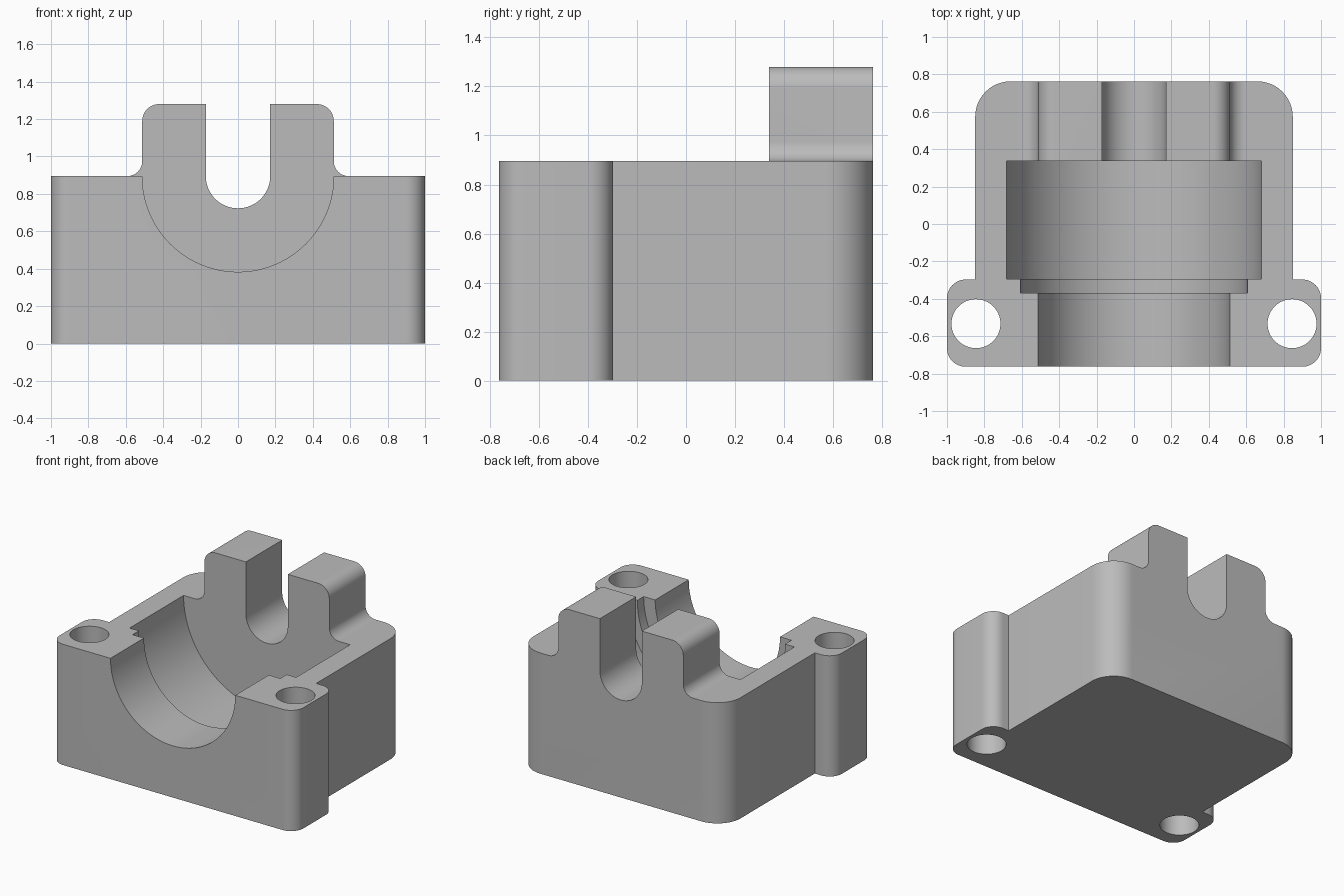
import bpy, bmesh
from math import sin, cos, pi, radians
from mathutils import Vector

if "Cube" in bpy.data.objects:
    bpy.data.objects.remove(bpy.data.objects["Cube"])

grey = bpy.data.materials.new("plain grey")
grey.use_nodes = True
COLOUR = (0.5, 0.5, 0.5, 1)
grey.diffuse_color = COLOUR
grey.node_tree.nodes["Principled BSDF"].inputs["Base Color"].default_value = COLOUR

TOP, BACK, WALL = 0.895, 0.763, 0.338   # deck height, rear face, inner face of rear wall


def rounded(corners, steps=12):
    """Outline from (x, y, radius) corners, each corner replaced by an arc."""
    out = []
    for i, (x, y, r) in enumerate(corners):
        p = Vector((x, y))
        if r == 0:
            out.append(p)
            continue
        a = (Vector(corners[i - 1][:2]) - p).normalized()
        b = (Vector(corners[(i + 1) % len(corners)][:2]) - p).normalized()
        centre = p + (a + b) * r            # right-angled corners
        for k in range(steps + 1):
            t = k / steps * pi / 2
            out.append(centre - b * r * cos(t) - a * r * sin(t))
    return out


def mirrored(half):
    """Close a right-hand half profile with its mirror image."""
    return half + [(-x, y, r) for x, y, r in reversed(half)]


def loft(name, rings):
    """Solid through successive rings of equal size, capped at both ends."""
    bm = bmesh.new()
    loops = [[bm.verts.new(p) for p in ring] for ring in rings]
    n = len(loops[0])
    for lo, hi in zip(loops, loops[1:]):
        for i in range(n):
            j = (i + 1) % n
            bm.faces.new((lo[i], lo[j], hi[j], hi[i]))
    bm.faces.new(loops[0])
    bm.faces.new(loops[-1])
    bmesh.ops.recalc_face_normals(bm, faces=bm.faces)
    mesh = bpy.data.meshes.new(name)
    bm.to_mesh(mesh)
    bm.free()
    mesh.materials.append(grey)
    ob = bpy.data.objects.new(name, mesh)
    bpy.context.collection.objects.link(ob)
    return ob


def upright(name, outline, z0, z1):
    return loft(name, [[(p[0], p[1], z) for p in outline] for z in (z0, z1)])


def lengthwise(name, outline, y0, y1):
    return loft(name, [[(p[0], y, p[1]) for p in outline] for y in (y0, y1)])


def circle(cx, cy, r, n):
    return [(cx + r * cos(2 * pi * i / n), cy + r * sin(2 * pi * i / n)) for i in range(n)]


def combine(target, other, operation):
    mod = target.modifiers.new(other.name, 'BOOLEAN')
    mod.object, mod.operation, mod.solver = other, operation, 'EXACT'
    bpy.context.view_layer.objects.active = target
    bpy.ops.object.modifier_apply(modifier=mod.name)
    bpy.data.objects.remove(other)


# Block with rounded rear corners and two front mounting ears
block = upright("bearing_block", rounded(mirrored([
    (1, -BACK, 0.1), (1, -0.297, 0.1), (0.849, -0.297, 0), (0.849, BACK, 0.19)])), 0, TOP)

# Rear upstand with rounded top and filleted foot
upstand = lengthwise("rear_upstand", rounded(mirrored([
    (0.62, 0.6, 0), (0.62, TOP, 0), (0.512, TOP, 0.08), (0.512, 1.28, 0.09)])), WALL, BACK)
combine(block, upstand, 'UNION')

# Stepped half-round bore, open at the front
steps = [(-1, 0.512), (-0.37, 0.512), (-0.37, 0.606), (-0.295, 0.606),
         (-0.295, 0.683), (WALL, 0.683)]
bore = loft("bore_cutter", [[(x, y, z) for x, z in circle(0, TOP, r, 96)] for y, r in steps])
combine(block, bore, 'DIFFERENCE')

# Round-bottomed slot through the rear wall
slot = lengthwise("slot_cutter", rounded(mirrored([
    (0.172, TOP - 0.172, 0.1719), (0.172, 1.5, 0)]), 20), 0.2, 1)
combine(block, slot, 'DIFFERENCE')

# Bolt holes through the ears
for side in (-1, 1):
    hole = upright("bolt_hole_cutter", circle(side * 0.845, -0.533, 0.131, 64), -0.5, 1.5)
    combine(block, hole, 'DIFFERENCE')

bpy.ops.object.select_all(action='DESELECT')
block.select_set(True)
bpy.context.view_layer.objects.active = block
bpy.ops.object.shade_smooth_by_angle(angle=radians(30))
